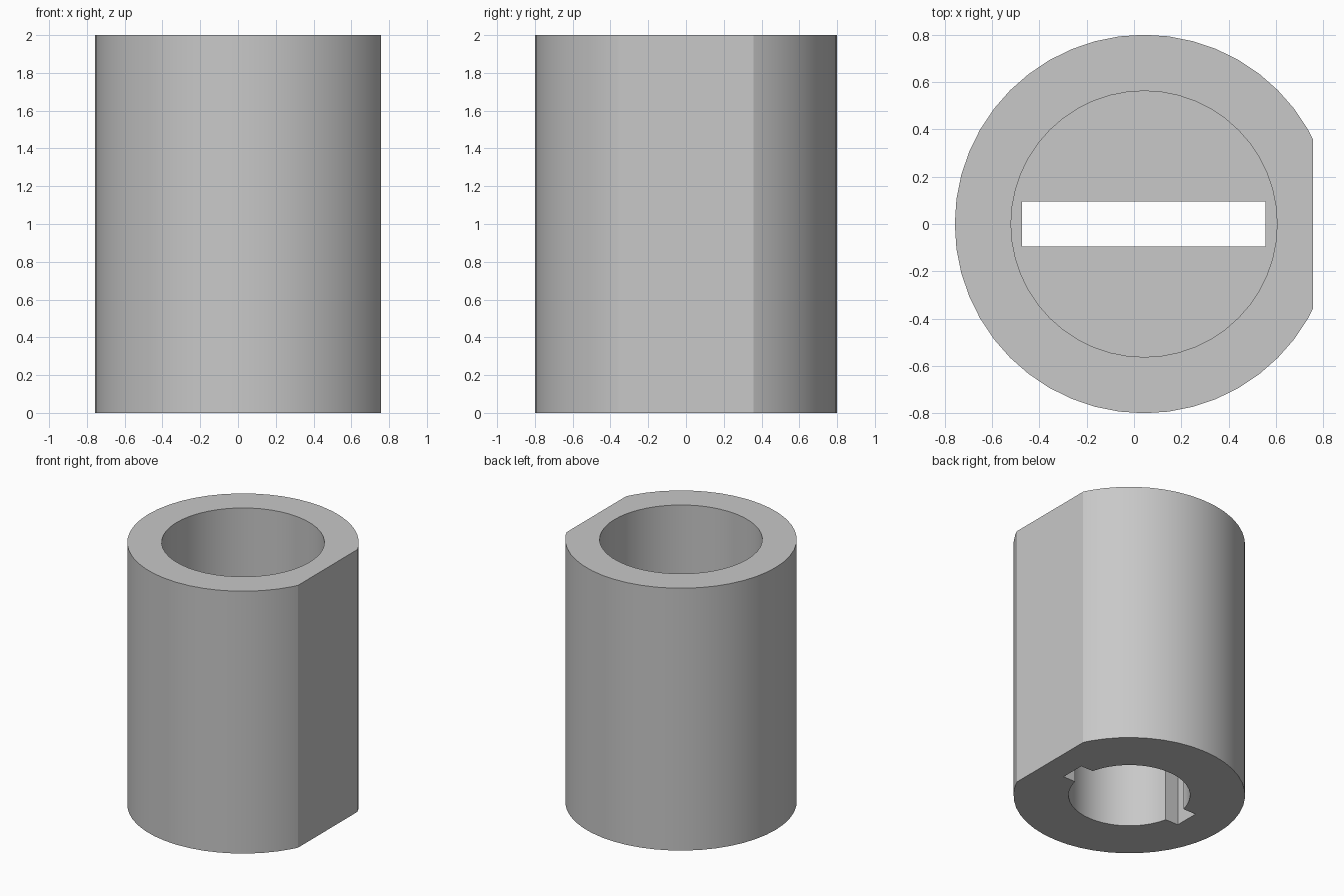
import bpy

default = bpy.data.objects.get("Cube")
if default:
    bpy.data.objects.remove(default, do_unlink=True)

AXIS_X = 0.0425   # bore axis, shifted because of the flat
HEIGHT = 2.0
FLAT_X = 0.757


def cylinder(name, radius, z0, z1):
    bpy.ops.mesh.primitive_cylinder_add(
        vertices=48, radius=radius, depth=z1 - z0,
        location=(AXIS_X, 0, (z0 + z1) / 2))
    bpy.context.object.name = name
    return bpy.context.object


def box(name, center, size):
    bpy.ops.mesh.primitive_cube_add(size=1, location=center)
    obj = bpy.context.object
    obj.name = name
    obj.scale = size
    bpy.ops.object.transform_apply(location=False, rotation=False, scale=True)
    return obj


def cut(target, cutter):
    cutter.hide_render = True
    mod = target.modifiers.new(cutter.name, "BOOLEAN")
    mod.operation = "DIFFERENCE"
    mod.solver = "EXACT"
    mod.object = cutter
    bpy.context.view_layer.objects.active = target
    bpy.ops.object.modifier_apply(modifier=mod.name)
    bpy.data.objects.remove(cutter, do_unlink=True)


# Outer sleeve
sleeve = cylinder("sleeve", 0.8, 0, HEIGHT)

# Flat along the left side
cut(sleeve, box("flat_cutter", (FLAT_X + 0.5, 0, 1), (1, 2, 3)))

# Wide bore from above and narrow bore from below, with a web between
cut(sleeve, cylinder("upper_bore_cutter", 0.5625, 1.1, HEIGHT + 0.2))
cut(sleeve, cylinder("lower_bore_cutter", 0.42, -0.2, 0.9))

# Slot through the web, forming two keyways in the lower bore
cut(sleeve, box("slot_cutter", (0.0405, 0, 0.5), (1.03, 0.19, 1.4)))

# Plain grey
grey = bpy.data.materials.new("grey")
grey.use_nodes = True
grey.diffuse_color = (0.58, 0.58, 0.58, 1)
grey.node_tree.nodes["Principled BSDF"].inputs["Base Color"].default_value = (0.58, 0.58, 0.58, 1)
sleeve.data.materials.clear()
sleeve.data.materials.append(grey)

# Smooth walls, sharp edges
bpy.ops.object.select_all(action="DESELECT")
sleeve.select_set(True)
bpy.context.view_layer.objects.active = sleeve
bpy.ops.object.shade_smooth_by_angle(angle=0.4)
